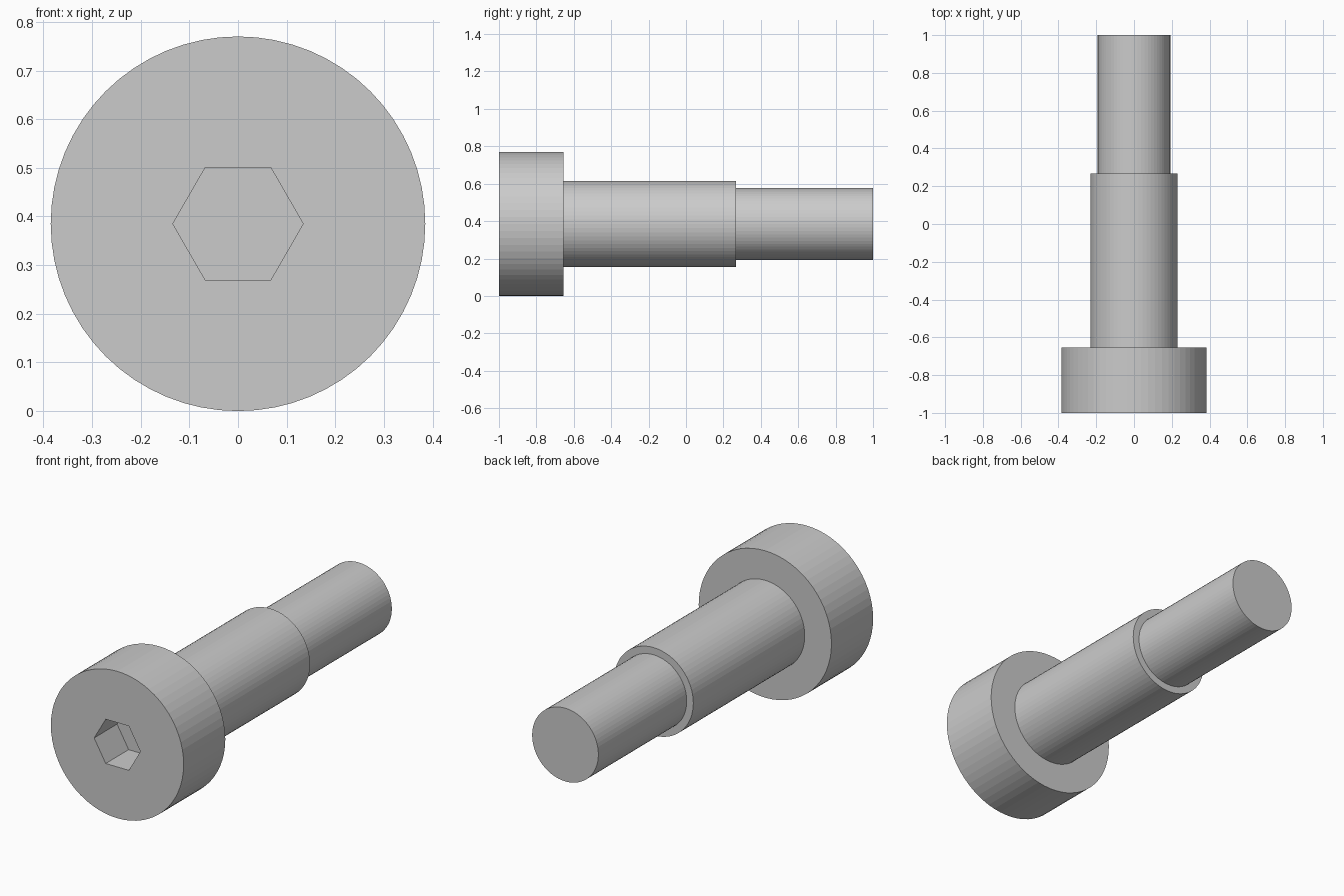
import bpy, bmesh
from math import sin, cos, tau

if "Cube" in bpy.data.objects:
    bpy.data.objects.remove(bpy.data.objects["Cube"])

SEGS = 64
CZ = 0.385  # height of the bolt axis

bm = bmesh.new()


def ring(radius, y, n=SEGS):
    return [bm.verts.new((radius * cos(tau * i / n), y, CZ + radius * sin(tau * i / n)))
            for i in range(n)]


def bridge(a, b):
    n = len(a)
    for i in range(n):
        j = (i + 1) % n
        bm.faces.new((a[i], a[j], b[j], b[i]))


def rim_edges(loop):
    return [bm.edges.get((loop[i], loop[i - 1])) for i in range(len(loop))]


# Head, shoulder and thread section, revolved around y
profile = [(0.385, -1.0), (0.385, -0.655), (0.23, -0.655),
           (0.23, 0.268), (0.192, 0.268), (0.192, 1.0)]
rings = [ring(r, y) for r, y in profile]
for a, b in zip(rings, rings[1:]):
    bridge(a, b)
bm.faces.new(rings[-1])

# Hex socket walls and floor
hex_rim, hex_floor = ring(0.134, -1.0, 6), ring(0.134, -0.81, 6)
bridge(hex_rim, hex_floor)
bm.faces.new(hex_floor)

# Flat head face around the socket
bmesh.ops.triangle_fill(bm, use_beauty=True, normal=(0, -1, 0),
                        edges=rim_edges(rings[0]) + rim_edges(hex_rim))
bmesh.ops.recalc_face_normals(bm, faces=bm.faces)

mesh = bpy.data.meshes.new("shoulder_bolt")
bm.to_mesh(mesh)
bm.free()
bolt = bpy.data.objects.new("shoulder_bolt", mesh)
bpy.context.collection.objects.link(bolt)
